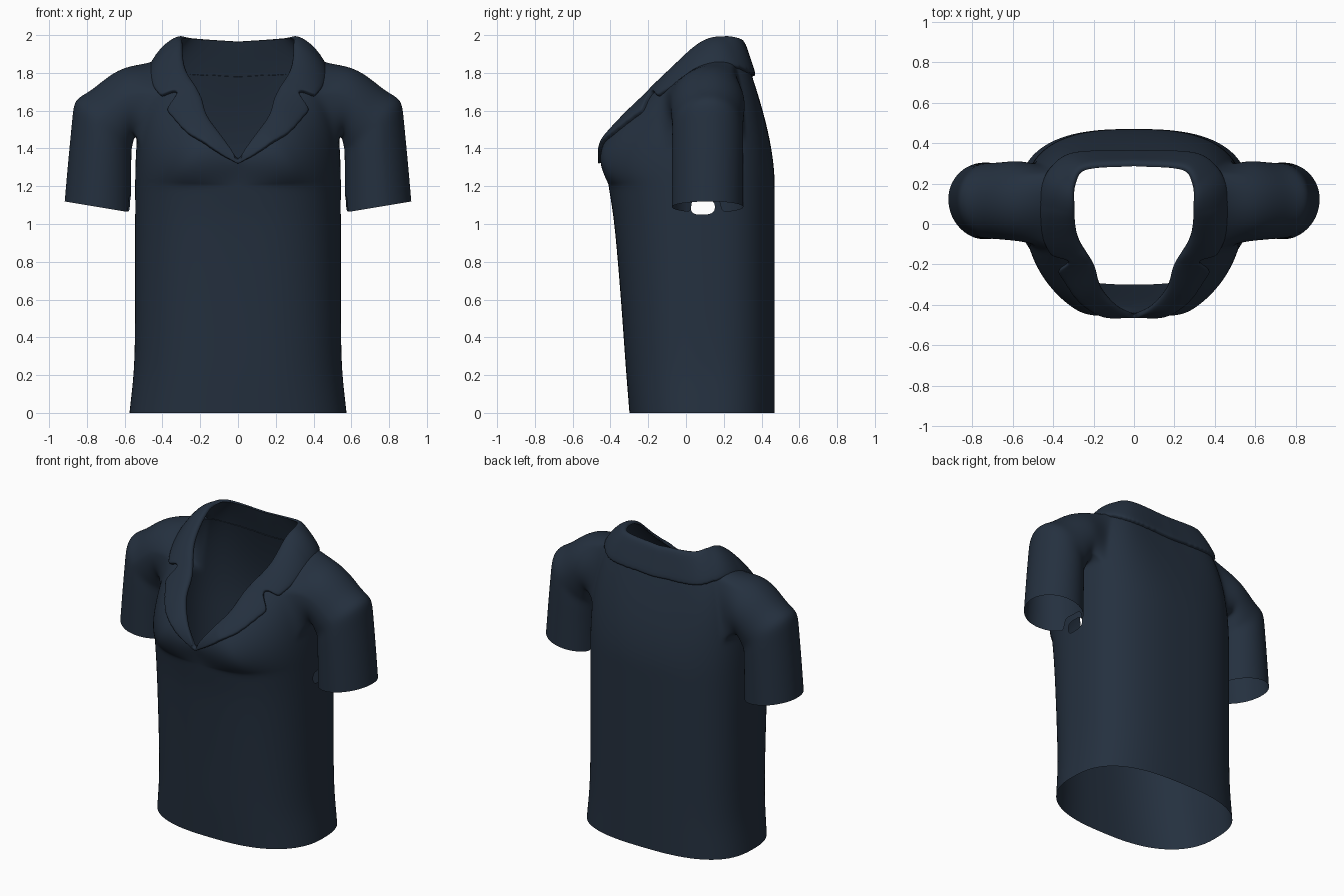
import bpy, bmesh, math
from mathutils import Vector

cube = bpy.data.objects.get("Cube")
if cube:
    bpy.data.objects.remove(cube, do_unlink=True)

navy = bpy.data.materials.new("dark navy cloth")
navy.use_nodes = True
COLOUR = (0.018, 0.030, 0.050, 1)
navy.diffuse_color = COLOUR
navy.node_tree.nodes["Principled BSDF"].inputs["Base Color"].default_value = COLOUR

COLS, ROWS = 32, 18          # half torso columns, rows of the yoke
CHEST = 1.2                  # height where the yoke begins

# Keys: position, then values
BODY = [(0, .575, -.30, .47), (.25, .55, -.32, .47), (.6, .545, -.345, .47),
        (1.0, .545, -.38, .47), (1.2, .545, -.41, .47)]
NECK = [(0, 0, -.45, 1.34), (.12, .09, -.40, 1.46), (.22, .165, -.31, 1.57),
        (.32, .20, -.2, 1.68), (.42, .28, -.06, 1.82), (.52, .295, .08, 1.95),
        (.68, .29, .2, 1.985), (.8, .24, .27, 1.98), (1, 0, .29, 1.965)]
LAPEL = [(0, .015), (.1, .08), (.2, .14), (.335, .20), (.35, .10), (.365, .10),
         (.38, .18), (.5, .22), (.7, .21), (1, .19)]


def sample(keys, t, smooth=True):
    """Interpolate a key list at t."""
    i = 0
    while i < len(keys) - 2 and t > keys[i + 1][0]:
        i += 1
    a, b = keys[i], keys[i + 1]
    before, after = keys[max(i - 1, 0)], keys[min(i + 2, len(keys) - 1)]
    h = b[0] - a[0]
    f = (t - a[0]) / h
    out = []
    for k in range(1, len(a)):
        if smooth:
            m0 = (b[k] - before[k]) / (b[0] - before[0]) * h
            m1 = (after[k] - a[k]) / (after[0] - a[0]) * h
            out.append((2*f**3 - 3*f*f + 1) * a[k] + (f**3 - 2*f*f + f) * m0
                       + (3*f*f - 2*f**3) * b[k] + (f**3 - f*f) * m1)
        else:
            out.append(a[k] + (b[k] - a[k]) * f)
    return out


def body_point(u, z):
    """Point on the trunk; u runs from front centre to back centre."""
    w, front, back = sample(BODY, z)
    s, c = max(0, math.sin(u * math.pi)), math.cos(u * math.pi)
    mid = .08
    y = mid + (front - mid) * c ** .9 if c > 0 else mid + (back - mid) * (-c) ** .7
    return Vector((w * s ** .75 if 0 < u < 1 else 0, y, z))


def yoke_point(u, s):
    """Point on the curved surface from chest ring to neckline."""
    p0, p1 = body_point(u, CHEST), Vector(sample(NECK, u))
    side = max(0, math.sin(u * math.pi)) ** 2
    rise = p1.z - p0.z
    bulge = .12 * max(0, math.cos(u * math.pi)) * min(1, u / .15)
    c1 = p0 + Vector((0, -bulge, rise * (.35 + .25 * side)))
    flat = Vector((p0.x - p1.x, p0.y - p1.y, 0))
    c2 = p1 + flat * (.35 + .37 * side)
    c2 += Vector((0, -bulge, -.26 * rise * (1 - side) - .02 * side))
    r = 1 - s
    return p0 * r**3 + c1 * 3*r*r*s + c2 * 3*r*s*s + p1 * s**3


def finish(name, bm, levels):
    bmesh.ops.recalc_face_normals(bm, faces=bm.faces)
    mesh = bpy.data.meshes.new(name)
    bm.to_mesh(mesh)
    bm.free()
    mesh.materials.append(navy)
    ob = bpy.data.objects.new(name, mesh)
    bpy.context.collection.objects.link(ob)
    mirror = ob.modifiers.new("mirror", 'MIRROR')
    mirror.use_clip = True
    mirror.merge_threshold = .002
    if levels:
        sub = ob.modifiers.new("smooth", 'SUBSURF')
        sub.levels = sub.render_levels = levels
    for poly in mesh.polygons:
        poly.use_smooth = True
    return ob


# Torso: straight trunk rings, then the yoke up to the neckline
bm = bmesh.new()
heights = [0, .04, .15, .25, .4, .6, .8, .95, 1.05, 1.13]
first = len(heights)
grid = []
for z in heights:
    grid.append([bm.verts.new(body_point(j / COLS, z)) for j in range(COLS + 1)])
for i in range(ROWS + 1):
    grid.append([bm.verts.new(yoke_point(j / COLS, i / ROWS)) for j in range(COLS + 1)])

# Armhole is a block left open in the grid
c0, c1, r0, r1 = 13, 21, first + 4, first + 12
for i in range(len(grid) - 1):
    for j in range(COLS):
        if c0 <= j < c1 and r0 <= i < r1:
            continue
        bm.faces.new((grid[i][j], grid[i][j+1], grid[i+1][j+1], grid[i+1][j]))

# Sleeve: rings drawn out from the armhole edge
loop = [grid[r0][j] for j in range(c0, c1)] + [grid[i][c1] for i in range(r0, r1)]
loop += [grid[r1][j] for j in range(c1, c0, -1)] + [grid[i][c0] for i in range(r1, r0, -1)]
ys, zs = [v.co.y for v in loop], [v.co.z for v in loop]
yc, zc = (min(ys) + max(ys)) / 2, (min(zs) + max(zs)) / 2
hy, hz = (max(ys) - min(ys)) / 2, (max(zs) - min(zs)) / 2
angles = [math.atan2((v.co.z - zc) / hz, (v.co.y - yc) / hy) for v in loop]

# Each ring: outer x, outer z, inner x, inner z, half depth
RINGS = [(.58, 1.845, .55, 1.45, .20), (.69, 1.785, .555, 1.42, .195),
         (.78, 1.705, .56, 1.39, .19), (.85, 1.672, .56, 1.37, .188),
         (.873, 1.63, .56, 1.34, .188), (.88, 1.55, .56, 1.31, .19),
         (.895, 1.4, .56, 1.25, .19), (.908, 1.26, .56, 1.15, .19),
         (.92, 1.12, .56, 1.06, .19)]
previous = loop
for ox, oz, ix, iz, depth in RINGS:
    ring = []
    for a in angles:
        k = (1 + math.sin(a)) / 2
        ring.append(bm.verts.new((ix + (ox - ix) * k, .115 + depth * math.cos(a),
                                  iz + (oz - iz) * k)))
    n = len(ring)
    for i in range(n):
        bm.faces.new((previous[i], previous[(i+1) % n], ring[(i+1) % n], ring[i]))
    previous = ring

# Small underarm vent through sleeve and side
vent = []
for f in bm.faces:
    c = f.calc_center_median()
    if .5 < c.x < .6 and .05 < c.y < .18 and 1.05 < c.z < 1.15:
        vent.append(f)
bmesh.ops.delete(bm, geom=vent, context='FACES')
finish("shirt_body_and_sleeves", bm, 2)


# Collar and lapels: a band laid just above the yoke, folded at the neckline
def lay(u, s, lift):
    e = .004
    ua, ub = max(u - e, 0), min(u + e, 1)
    across = yoke_point(ub, s) - yoke_point(ua, s)
    along = yoke_point(u, min(s + e, 1)) - yoke_point(u, s - e)
    p = yoke_point(u, s) + across.cross(along).normalized() * lift
    if u in (0, 1):
        p.x = 0
    p.x = max(p.x, 0)
    return p


def edge_fraction(u, width):
    """Walk down from the neckline until the band is wide enough."""
    s, length, last = 1, 0, yoke_point(u, 1)
    while length < width and s > .05:
        s -= .01
        p = yoke_point(u, s)
        length += (p - last).length
        last = p
    return s + .01 * max(0, length - width) / .01 * .5


bm = bmesh.new()
PROFILE = [(0, -.004), (.0, .012), (.1, .022), (.3, .022), (.5, .022),
           (.75, .022), (.97, .022), (1, .014), (1, -.004)]
band = []
steps = 128
for j in range(steps + 1):
    u = j / steps
    low = edge_fraction(u, sample(LAPEL, u, False)[0])
    band.append([bm.verts.new(lay(u, 1 - (1 - low) * v, lift)) for v, lift in PROFILE])
for a, b in zip(band, band[1:]):
    for i in range(len(PROFILE) - 1):
        bm.faces.new((a[i], b[i], b[i+1], a[i+1]))
finish("collar_and_lapels", bm, 1)
